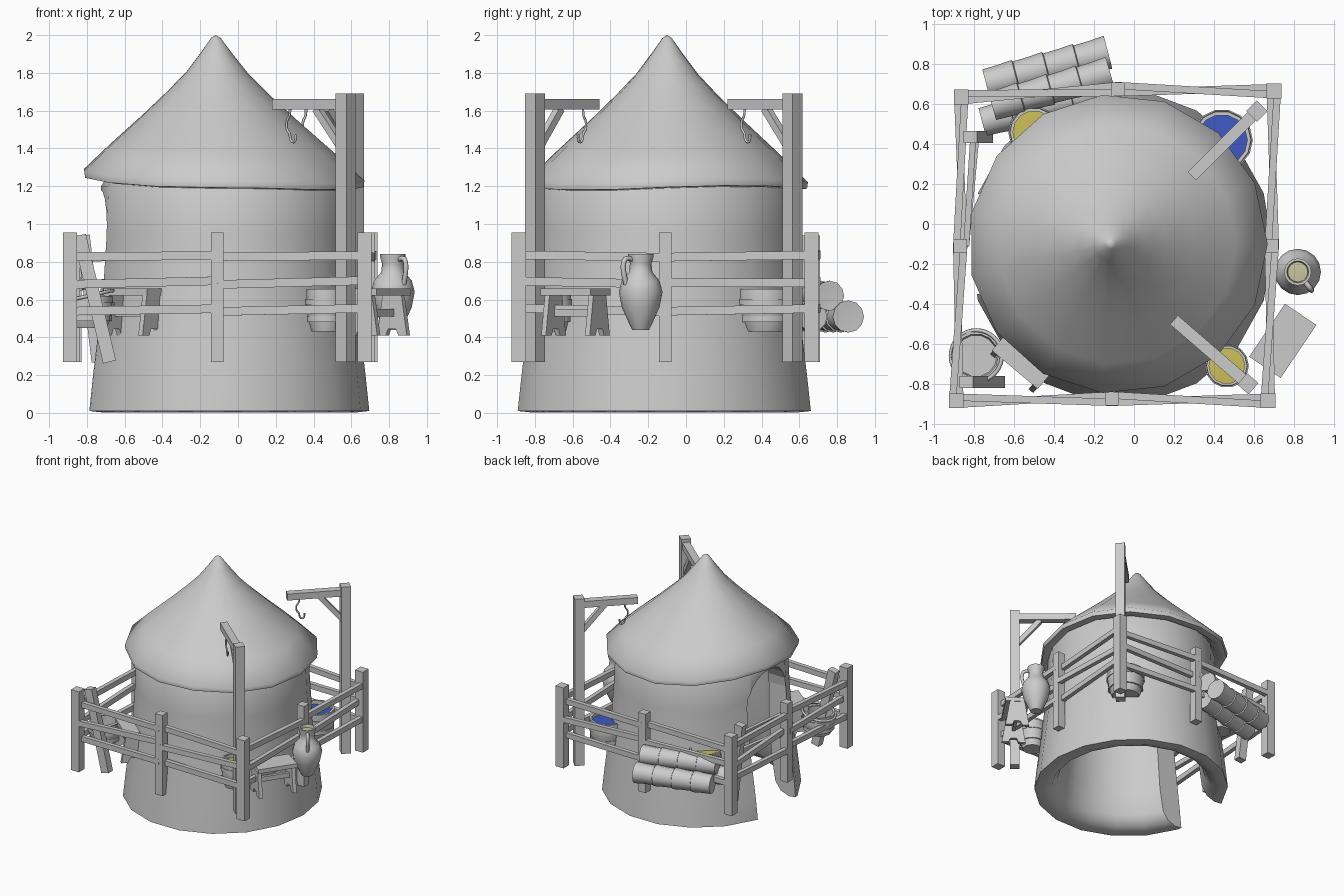
import bpy, bmesh, math, random
from mathutils import Vector, Matrix

if "Cube" in bpy.data.objects:
    bpy.data.objects.remove(bpy.data.objects["Cube"])

random.seed(4)


def finish(name, bm, smooth=None, color=None):
    bmesh.ops.recalc_face_normals(bm, faces=bm.faces[:])
    me = bpy.data.meshes.new(name)
    bm.to_mesh(me)
    bm.free()
    ob = bpy.data.objects.new(name, me)
    bpy.context.collection.objects.link(ob)
    if color:
        mat = bpy.data.materials.new(name + "_colour")
        mat.diffuse_color = (*color, 1)
        mat.use_nodes = True
        mat.node_tree.nodes["Principled BSDF"].inputs["Base Color"].default_value = mat.diffuse_color
        me.materials.append(mat)
    if smooth:
        bpy.ops.object.select_all(action='DESELECT')
        bpy.context.view_layer.objects.active = ob
        ob.select_set(True)
        bpy.ops.object.shade_smooth_by_angle(angle=math.radians(smooth))
    return ob


def beam(name, p, q, w, h, up=(0, 0, 1)):
    """Squared timber from p to q; w is sideways, h is along up."""
    p, q = Vector(p), Vector(q)
    x = (q - p).normalized()
    y = Vector(up).cross(x).normalized()
    z = x.cross(y)
    m = Matrix((x * (q - p).length, y * w, z * h)).transposed().to_4x4()
    m.translation = (p + q) / 2
    bm = bmesh.new()
    bmesh.ops.create_cube(bm, size=1, matrix=m)
    return finish(name, bm)


def post(name, x, y, z0, z1, s, up=(0, 1, 0)):
    return beam(name, (x, y, z0), (x, y, z1), s, s, up)


def lathe(name, prof, n, loc=(0, 0, 0), m=None, loop=False, smooth=40, color=None, warp=None):
    """Spin an (r, z) profile; r = 0 ends become poles."""
    bm = bmesh.new()
    rings = []
    for r, z in prof:
        if r == 0:
            rings.append([bm.verts.new((0, 0, z))] * n)
        else:
            rings.append([bm.verts.new((r * math.cos(2 * math.pi * i / n), r * math.sin(2 * math.pi * i / n), z))
                          for i in range(n)])
    pairs = list(zip(rings, rings[1:])) + ([(rings[-1], rings[0])] if loop else [])
    for a, b in pairs:
        for i in range(n):
            j = (i + 1) % n
            vs = list(dict.fromkeys((a[i], a[j], b[j], b[i])))
            if len(vs) > 2:
                bm.faces.new(vs)
    if warp:
        for v in bm.verts:
            warp(v.co)
    bmesh.ops.transform(bm, matrix=Matrix.Translation(loc) @ (m or Matrix()), verts=bm.verts[:])
    return finish(name, bm, smooth, color)


def wire(name, pts, r, cyclic=False):
    cu = bpy.data.curves.new(name, 'CURVE')
    cu.dimensions = '3D'
    cu.bevel_depth, cu.bevel_resolution, cu.resolution_u = r, 1, 4
    cu.use_fill_caps = True
    sp = cu.splines.new('NURBS')
    sp.points.add(len(pts) - 1)
    for p, c in zip(sp.points, pts):
        p.co = (*c, 1)
    sp.use_endpoint_u, sp.use_cyclic_u, sp.order_u = not cyclic, cyclic, 3
    ob = bpy.data.objects.new(name, cu)
    bpy.context.collection.objects.link(ob)


def prism(name, pts, depth, m):
    """Extrude a 2D outline in local xz along y, centred."""
    bm = bmesh.new()
    f = bm.faces.new([bm.verts.new((x, -depth / 2, z)) for x, z in pts])
    g = bmesh.ops.extrude_face_region(bm, geom=[f])['geom']
    bmesh.ops.translate(bm, vec=(0, depth, 0), verts=[v for v in g if isinstance(v, bmesh.types.BMVert)])
    bmesh.ops.transform(bm, matrix=m, verts=bm.verts[:])
    return finish(name, bm)


# Hut wall with rounded foot and an arched doorway on the left side
wall = lathe("hut_wall", [(.765, .01), (.745, .2), (.715, .45), (.688, .7), (.672, .95), (.662, 1.2), (.61, 1.285),
                          (.53, 1.285), (.53, .7), (.555, .3), (.585, .1), (.63, .03), (.7, .003)], 18,
             loc=(-.066, -.115, 0), m=Matrix.Diagonal((.995, 1.03, 1, 1)), loop=True)
arch = [(-.25, -.1), (.25, -.1)] + [(.25 * math.cos(math.pi * i / 10), .93 + .25 * math.sin(math.pi * i / 10))
                                    for i in range(11)]
cutter = prism("doorway_cutter", arch, .9,
               Matrix.Translation((-.75, -.1, 0)) @ Matrix.Rotation(math.pi / 2, 4, 'Z'))
cutter.hide_render = True
cutter.hide_set(True)
cut = wall.modifiers.new("doorway", 'BOOLEAN')
cut.operation, cut.object = 'DIFFERENCE', cutter


# Sagging conical roof, its rim lifted on the left
def sag(co):
    r = math.hypot(co.x, co.y)
    a = math.atan2(co.y, co.x)
    co.z += r * (.08 * max(0, -math.cos(a)) ** 2 + .012 * math.sin(3 * a) - .015 * max(0, -math.sin(a)))
    co.x += .05 * r


lathe("thatched_roof", [(0, 2.0), (.025, 1.985), (.085, 1.9), (.165, 1.795), (.27, 1.685), (.41, 1.55),
                        (.6, 1.375), (.75, 1.23), (.745, 1.195), (.69, 1.19), (.6, 1.27), (.3, 1.55), (0, 1.8)],
      15, loc=(-.118, -.1, 0), smooth=60, warp=sag)

# Fence: corner and middle posts, three crooked rails per bay
ring = [(-.89, -.885), (-.11, -.875), (.67, -.885), (.69, -.11), (.70, .665), (-.08, .675), (-.865, .635), (-.87, -.11)]
for i, (x, y) in enumerate(ring):
    post("fence_post", x, y, .27, .955 if i < 5 else .94, .075 if i % 2 == 0 else .068)
    x2, y2 = ring[(i + 1) % 8]
    out = Vector((y2 - y, x - x2, 0)).normalized()
    for k, z in enumerate((.545, .69, .83)):
        s = .018 if k % 2 else -.018
        dz = random.uniform(-.012, .012)
        beam("fence_rail", Vector((x, y, z + dz)) + out * s, Vector((x2, y2, z - dz)) - out * s, .036, .045)

# Leaning props and loose rails inside the left fence
beam("leaning_post", (-.84, -.79, .94), (-.68, -.79, .27), .06, .07)
beam("leaning_post", (-.82, .435, .94), (-.74, .435, .27), .06, .07)
for z, x in ((.84, -.805), (.69, -.79)):
    beam("loose_rail", (x, .435, z), (-.84, -.11, z - .02), .03, .045)

# Tall posts with arms, braces and hooks
for x, y, tx, ty in ((.57, -.8, .2, -.48), (.615, .565, .29, .24)):
    d = Vector((tx - x, ty - y, 0)).normalized()
    at = lambda s, z: Vector((x, y, z)) + d * s
    post("tall_post", x, y, .27, 1.69, .075, d)
    beam("hoist_arm", at(-.02, 1.635), (tx, ty, 1.635), .06, .055)
    beam("hoist_brace", at(.02, 1.4), at(.2, 1.61), .04, .04)
    L = (Vector((tx, ty, 0)) - Vector((x, y, 0))).length - .1
    wire("hanging_hook", [at(L + s, z) for s, z in ((0, 1.62), (0, 1.57), (.025, 1.55), (.025, 1.5), (0, 1.48),
                          (0, 1.45), (-.02, 1.43), (-.04, 1.44), (-.04, 1.475))], .007)


# Stave tubs, some filled with coloured contents
def tub(name, x, y, r, z0, z1, color=None):
    h = z1 - z0
    lathe(name, [(0, z0), (.72 * r, z0), (.9 * r, z0 + .3 * h), (r, z0 + .65 * h), (.97 * r, z1), (.85 * r, z1),
                 (.85 * r, z1 - .04), (.8 * r, z0 + .03), (0, z0 + .03)], 14, (x, y, 0), smooth=30)
    for k, f in ((.3, .91), (.7, 1.0)):
        zc = z0 + k * h
        lathe(name + "_hoop", [(f * r - .01, zc - .015), (f * r + .005, zc - .015), (f * r + .005, zc + .015),
                               (f * r - .01, zc + .015)], 14, (x, y, 0), loop=True, smooth=30)
    if color:
        lathe(name + "_contents", [(.86 * r, z1 - .03), (0, z1 - .025)], 14, (x, y, 0), color=color)


YELLOW, BLUE = (.6, .52, .1), (.05, .1, .55)
tub("front_tub", .465, -.71, .105, .43, .655, YELLOW)
tub("blue_tub", .44, .42, .15, .43, .655, BLUE)
tub("back_tub", -.5, .46, .125, .43, .655, YELLOW)
tub("empty_tub", -.79, -.66, .13, .45, .62)
wire("tub_handle", [(-.79 + .135 * math.cos(a), -.66 + .135 * math.sin(a), .62 + .03 * math.cos(a))
                    for a in [math.pi * k / 5 for k in range(10)]], .01, True)


# Benches with notched trapezoid legs
def bench(x, y, ang, length, width):
    m = Matrix.Translation((x, y, 0)) @ Matrix.Rotation(ang, 4, 'Z')
    beam("bench_top", m @ Vector((-length / 2, 0, .64)), m @ Vector((length / 2, 0, .64)), width, .035)
    leg = [(-.095, .41), (-.04, .41), (-.025, .445), (.025, .445), (.04, .41), (.095, .41), (.06, .625), (-.06, .625)]
    for s in (-1, 1):
        prism("bench_leg", leg, .03,
              m @ Matrix.Translation((s * (length / 2 - .02), 0, 0)) @ Matrix.Rotation(math.pi / 2, 4, 'Z'))
    beam("bench_stretcher", m @ Vector((-length / 2 + .02, 0, .53)), m @ Vector((length / 2 - .02, 0, .53)), .025, .04)


bench(.745, -.585, math.radians(56), .32, .19)
bench(-.555, -.68, math.radians(-40), .3, .13)

# Amphora with one handle, hung on the right fence
lathe("amphora", [(0, .44), (.045, .44), (.06, .47), (.1, .56), (.116, .64), (.1, .7), (.062, .745), (.057, .79),
                  (.068, .825), (.068, .84), (.055, .84), (.045, .79), (.045, .76), (0, .76)], 16, (.82, -.24, 0))
lathe("amphora_contents", [(.052, .815), (0, .82)], 16, (.82, -.24, 0), color=(.6, .56, .35))
wire("amphora_handle", [(.82 + .6 * s, -.24 - .8 * s, z) for s, z in
                        ((.05, .81), (.09, .825), (.115, .8), (.115, .74), (.095, .68))], .014)


# Stack of three rolled bundles outside the back fence
def bundle(p, q, r):
    p, q = Vector(p), Vector(q)
    L = (q - p).length
    prof = [(0, 0)]
    for k in range(4):
        prof += [(r * .9, L * k / 4), (r * .93, L * (k + .5) / 4), (r, L * (k + .97) / 4)]
    prof += [(r, L), (r * .8, L), (0, L - .01)]
    lathe("rolled_bundle", prof, 12, p, (q - p).to_track_quat('Z', 'Y').to_matrix().to_4x4(), smooth=35)


bundle((-.74, .7, .51), (-.13, .86, .51), .085)
bundle((-.71, .59, .62), (-.12, .76, .62), .08)
bundle((-.76, .51, .51), (-.16, .67, .51), .08)
